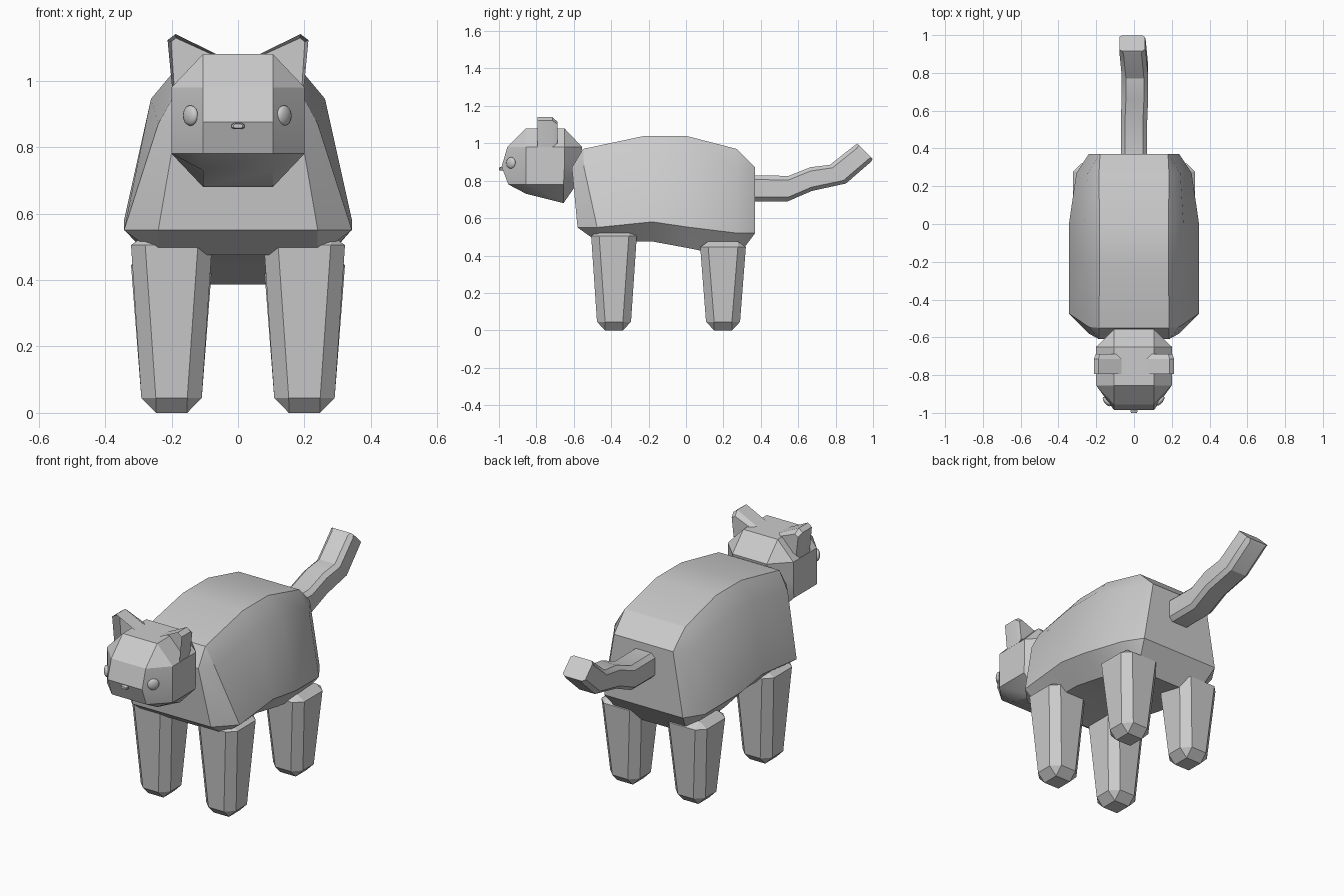
import bpy, bmesh
from math import radians
from mathutils import Vector, Matrix

if "Cube" in bpy.data.objects:
    bpy.data.objects.remove(bpy.data.objects["Cube"])


def finish(name, bm, angle=28):
    bmesh.ops.remove_doubles(bm, verts=bm.verts, dist=0.0005)
    bmesh.ops.recalc_face_normals(bm, faces=bm.faces)
    mesh = bpy.data.meshes.new(name)
    bm.to_mesh(mesh)
    bm.free()
    mesh.shade_smooth()
    mesh.set_sharp_from_angle(angle=radians(angle))
    ob = bpy.data.objects.new(name, mesh)
    bpy.context.collection.objects.link(ob)
    return ob


def loft(name, rings, quad_caps=False):
    """Skin closed rings of equal point count; coincident points are merged."""
    bm = bmesh.new()
    loops = [[bm.verts.new(p) for p in r] for r in rings]
    n = len(rings[0])
    for a, b in zip(loops, loops[1:]):
        for i in range(n):
            j = (i + 1) % n
            bm.faces.new((a[i], a[j], b[j], b[i]))
    for end in (loops[0], loops[-1]):
        if quad_caps:  # cap as strips between mirrored points
            for i in range(n // 2 - 1):
                bm.faces.new((end[i], end[i + 1], end[n - 2 - i], end[n - 1 - i]))
        else:
            bm.faces.new(end)
    return finish(name, bm)


def mirrored(half):
    """Half outline of (x, y, z) from top to bottom, closed with its mirror."""
    return [(x, y, z) for x, y, z in half] + [(-x, y, z) for x, y, z in reversed(half)]


def octagon(c, u, v, flat):
    """Chamfered square around c with half axes u, v and flat share of a side."""
    c, u, v = Vector(c), Vector(u), Vector(v)
    f = flat
    return [c + u * a + v * b for a, b in ((f, 1), (1, f), (1, -f), (f, -1),
                                           (-f, -1), (-1, -f), (-1, f), (-f, 1))]


# Body: chamfered barrel, rear lower than the chest
loft("body", [mirrored(h) for h in (
    [(.185, -.61, .87)] * 2 + [(.24, -.58, .55)] * 2,
    [(.185, -.55, .97), (.24, -.545, .87), (.343, -.475, .55), (.24, -.475, .475)],
    [(.183, -.22, 1.04), (.262, -.22, .945), (.343, -.18, .58), (.24, -.18, .475)],
    [(.183, 0, 1.04), (.262, 0, .945), (.343, .01, .552), (.24, .01, .44)],
    [(.185, .27, .97), (.245, .27, .87), (.305, .27, .52), (.2, .27, .387)],
    [(.18, .37, .87)] * 2 + [(.24, .37, .52)] * 2)])

# Head: chamfered block with a bulging muzzle row
loft("head", [mirrored(h) for h in (
    [(.105, -.955, .98)] * 2 + [(.105, -.986, .875)] + [(.105, -.95, .78)] * 2,
    [(.105, -.855, 1.08), (.2, -.855, .98), (.2, -.855, .88), (.2, -.855, .78), (.105, -.855, .73)],
    [(.105, -.65, 1.08), (.2, -.65, .98), (.2, -.65, .88), (.2, -.655, .78), (.105, -.655, .68)],
    [(.105, -.555, .98)] * 2 + [(.105, -.57, .88)] + [(.105, -.585, .78)] * 2)], True)

# Legs: tapering octagonal posts with chamfered feet
for part, y, top in (("front_leg", -.385, .535), ("hind_leg", .198, .475)):
    for side, s in (("right", 1), ("left", -1)):
        rings = []
        for z, r, flat in ((0, .047, 1), (.045, .091, .52), (top - .03, .122, .65), (top, .079, 1)):
            rings.append(octagon((s * .2, y, z), (r, 0, 0), (0, r, 0), flat))
        loft(f"{part}_{side}", rings)

# Tail: octagonal tube bent upward; top and bottom (y, z) at each joint
rings = []
for x, (ty, tz), (by, bz) in ((0, (.34, .828), (.34, .69)), (0, (.55, .826), (.545, .69)),
                              (.005, (.665, .872), (.672, .745)), (.005, (.77, .885), (.855, .785)),
                              (-.008, (.9, .988), (.988, .9))):
    c = (x, (ty + by) / 2, (tz + bz) / 2)
    rings.append(octagon(c, (.07, 0, 0), (0, (ty - by) / 2, (tz - bz) / 2), .68))
rings.append(octagon((-.01, .957, .957), (.068, 0, 0), (0, -.041, .041), .8))
loft("tail", rings)

# Ears: outward-leaning wedges with a hollow front
for side, s in (("right", 1), ("left", -1)):
    outline = [(.055, 1.075), (.188, 1.14), (.212, 1.122), (.198, .975), (.12, 1.02)]
    bm = bmesh.new()
    front = [bm.verts.new((s * x, -.795, z)) for x, z in outline]
    mid = [bm.verts.new((s * x, -.715, z)) for x, z in outline]
    back = [bm.verts.new((s * (.15 + (x - .15) * .85), -.688, 1.06 + (z - 1.06) * .7)) for x, z in outline]
    for a, b in ((front, mid), (mid, back)):
        for i in range(5):
            j = (i + 1) % 5
            bm.faces.new((a[i], a[j], b[j], b[i]))
    bm.faces.new(back)
    face = bm.faces.new(front)
    bmesh.ops.recalc_face_normals(bm, faces=bm.faces)
    bmesh.ops.inset_region(bm, faces=[face], thickness=.012, depth=0)
    bmesh.ops.translate(bm, verts=face.verts, vec=(0, .05, 0))
    finish(f"ear_{side}", bm)

# Eyes: flattened beads on the cheek chamfers
for side, s, out in (("right", 1, .002), ("left", -1, .008)):
    bm = bmesh.new()
    bmesh.ops.create_uvsphere(bm, u_segments=16, v_segments=8, radius=.031)
    n = Vector((s * .76, -.65, 0))
    m = Matrix.Translation(Vector((s * .137, -.935, .895)) + n * out) \
        @ n.to_track_quat('Z', 'Y').to_matrix().to_4x4() @ Matrix.Diagonal((1, 1, .45, 1))
    bmesh.ops.transform(bm, matrix=m, verts=bm.verts)
    finish(f"eye_{side}", bm, 50)

# Nose: tiny chamfered block
loft("nose", [octagon((0, y, .863), (w, 0, 0), (0, 0, h), .6)
              for y, w, h in ((-.96, .019, .009), (-.994, .019, .009), (-1, .014, .006))])
